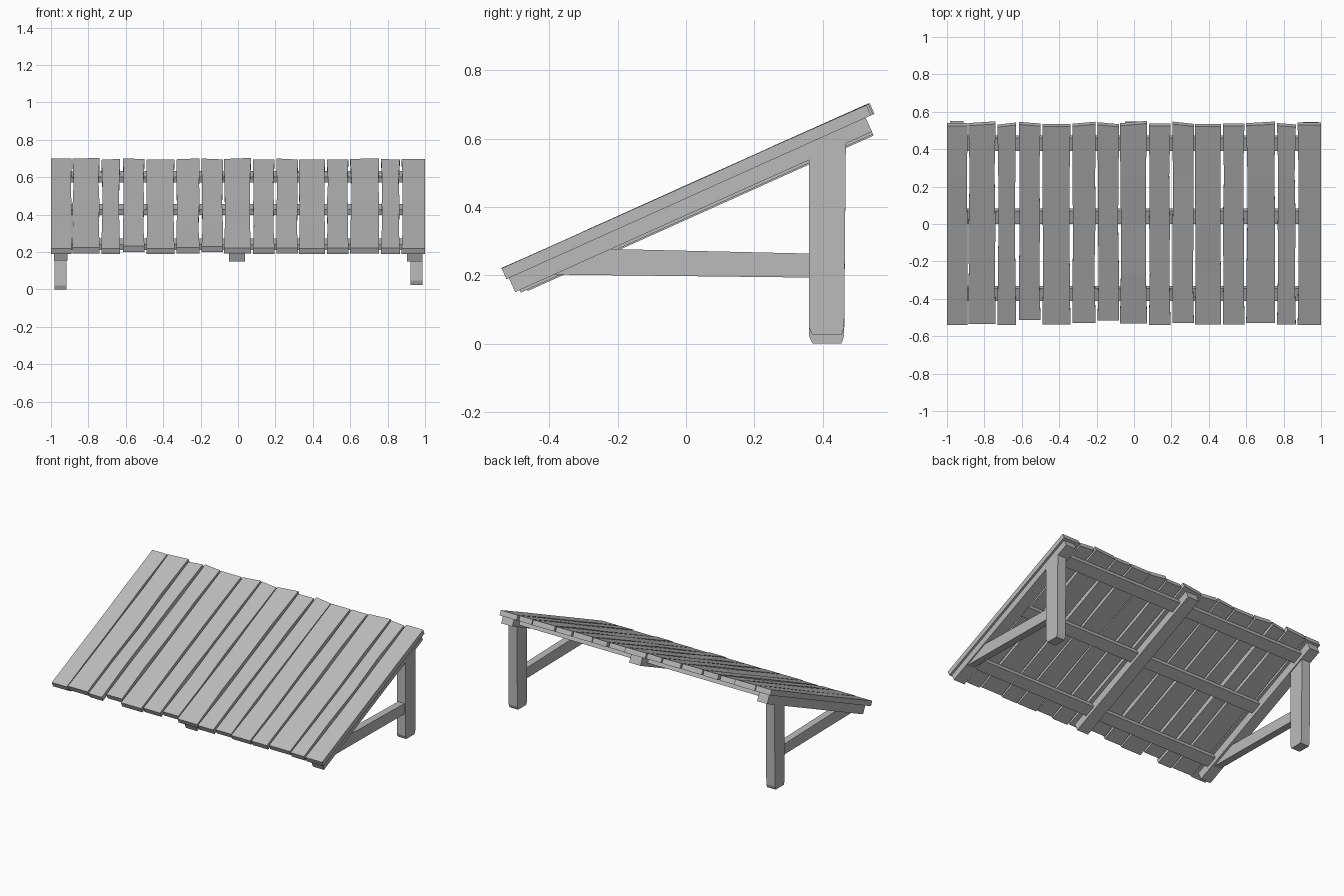
import bpy, bmesh, math, random
from mathutils import Matrix, Vector

random.seed(4)
if "Cube" in bpy.data.objects:
    bpy.data.objects.remove(bpy.data.objects["Cube"], do_unlink=True)

grey = bpy.data.materials.new("weathered grey")
grey.use_nodes = True
colour = (0.5, 0.5, 0.5, 1)
grey.diffuse_color = colour
grey.node_tree.nodes["Principled BSDF"].inputs["Base Color"].default_value = colour

# Sloping frame: local y runs up the roof, local z = 0 is the boards' top
SLOPE = Matrix.Translation((0, 0, 0.463)) @ Matrix.Rotation(math.radians(24.2), 4, "X")


def finish(name, bm, matrix=Matrix()):
    bmesh.ops.transform(bm, matrix=matrix, verts=bm.verts)
    bmesh.ops.recalc_face_normals(bm, faces=bm.faces)
    mesh = bpy.data.meshes.new(name)
    bm.to_mesh(mesh)
    bm.free()
    mesh.materials.append(grey)
    obj = bpy.data.objects.new(name, mesh)
    bpy.context.collection.objects.link(obj)
    return obj


def box(name, low, high, matrix=Matrix()):
    bm = bmesh.new()
    bmesh.ops.create_cube(bm, size=1)
    low, high = Vector(low), Vector(high)
    for v in bm.verts:
        v.co = (low + high) / 2 + v.co * (high - low)
    return finish(name, bm, matrix)


def prism(name, outline, x, half):
    """Side outline in (y, z), extruded across x."""
    bm = bmesh.new()
    face = bm.faces.new([bm.verts.new((x - half, y, z)) for y, z in outline])
    out = bmesh.ops.extrude_face_region(bm, geom=[face])["geom"]
    for v in out:
        if isinstance(v, bmesh.types.BMVert):
            v.co.x += 2 * half
    return finish(name, bm)


def board(name, x0, x1, start, end, skew):
    """Rough plank: rectangular sections with slightly wandering edges."""
    bm = bmesh.new()
    rings = []
    for i in range(5):
        y = start + (end - start) * i / 4
        a, b = x0, x1
        if 0 < i < 4:
            a += random.uniform(0, 0.007) if x0 > -0.99 else 0
            b -= random.uniform(0, 0.007) if x1 < 0.99 else 0
        s = skew * (i == 4) / 2
        top = random.uniform(-0.003, 0.001)
        rings.append([bm.verts.new(p) for p in (
            (a, y - s, -0.035), (b, y + s, -0.035), (b, y + s, top), (a, y - s, top))])
    for r, q in zip(rings, rings[1:]):
        for k in range(4):
            bm.faces.new((r[k], r[k - 1], q[k - 1], q[k]))
    bm.faces.new(rings[0])
    bm.faces.new(rings[-1])
    return finish(name, bm, SLOPE)


# Roof boards: left edge, right edge, front end, back end, end skew
boards = [
    (-1, -.89, -.592, .575, 0), (-.885, -.74, -.585, .581, .01),
    (-.73, -.63, -.592, .573, .012), (-.615, -.5, -.562, .578, -.01),
    (-.49, -.34, -.59, .57, 0), (-.33, -.205, -.582, .578, .012),
    (-.195, -.08, -.566, .575, -.012), (-.075, .07, -.585, .582, .014),
    (.08, .195, -.592, .572, 0), (.205, .32, -.582, .578, -.014),
    (.325, .465, -.59, .57, 0), (.475, .59, -.59, .572, 0),
    (.6, .755, -.582, .58, .01), (.765, .865, -.59, .572, -.008),
    (.875, 1, -.592, .578, 0)]
for i, spec in enumerate(boards):
    board(f"roof_board_{i + 1}", *spec)

# Rafters under the boards
for name, x, half, start, low in (("right_rafter", -.948, .037, -.55, -.092),
                                  ("middle_rafter", -.005, .042, -.57, -.088),
                                  ("left_rafter", .945, .041, -.584, -.08)):
    box(name, (x - half, start, low), (x + half, .561, -.03), SLOPE)

# Cross battens between the rafters
for name, y in (("front", -.43), ("middle", .024), ("back", .45)):
    box(name + "_batten", (-.93, y - .038, -.066), (.93, y + .038, -.034), SLOPE)

# Posts with chamfered feet, and braces running forward to the rafters
for side, x, foot in (("right", -.95, 0), ("left", .955, .025)):
    prism(side + "_post", [(.37, foot), (.455, foot), (.463, foot + .022),
                           (.468, .6), (.36, .55), (.36, foot + .022)], x, .032)
    prism(side + "_brace", [(.38, .193), (.38, .263), (-.23, .277),
                            (-.33, .235), (-.39, .202)], x, .024)
